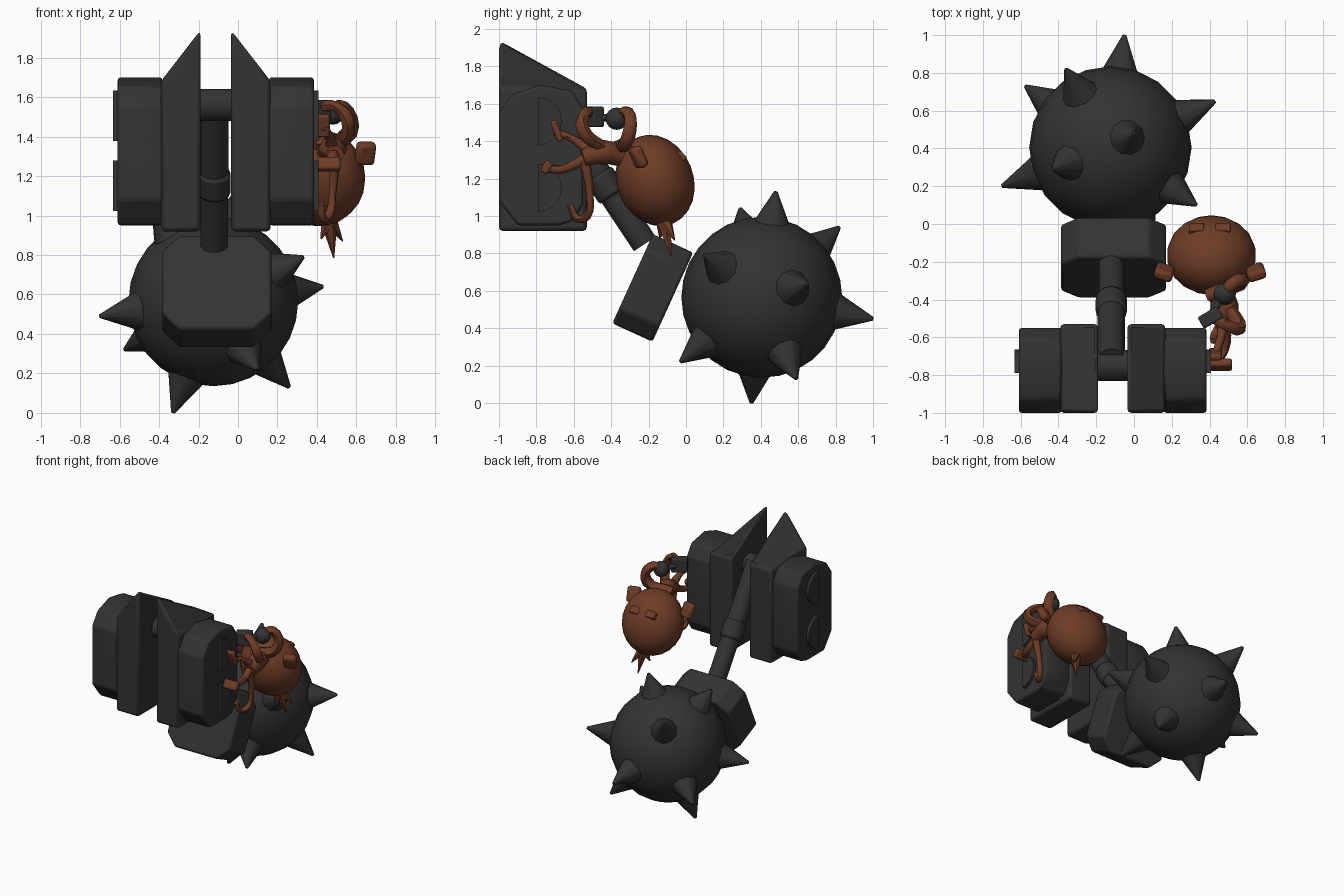
import bpy, bmesh, math
from mathutils import Vector, Matrix

if "Cube" in bpy.data.objects:
    bpy.data.objects.remove(bpy.data.objects["Cube"])


def material(name, rgb):
    m = bpy.data.materials.new(name)
    m.diffuse_color = (*rgb, 1)
    m.use_nodes = True
    m.node_tree.nodes["Principled BSDF"].inputs["Base Color"].default_value = m.diffuse_color
    return m


IRON = material("dark_iron", (0.033, 0.033, 0.034))
FUR = material("brown_fur", (0.155, 0.045, 0.02))


def finish(name, bm, mat, bevel=0.0, angle=35, smooth=True):
    bmesh.ops.recalc_face_normals(bm, faces=bm.faces)
    me = bpy.data.meshes.new(name)
    bm.to_mesh(me)
    bm.free()
    ob = bpy.data.objects.new(name, me)
    bpy.context.collection.objects.link(ob)
    me.materials.append(mat)
    bpy.ops.object.select_all(action='DESELECT')
    ob.select_set(True)
    bpy.context.view_layer.objects.active = ob
    if bevel:
        b = ob.modifiers.new("bevel", 'BEVEL')
        b.width, b.segments, b.limit_method = bevel, 2, 'ANGLE'
    if smooth:
        bpy.ops.object.shade_smooth_by_angle(angle=math.radians(angle))
    return ob


def prism_x(name, pts, x0, x1, mat, bevel=0.0):
    """Extrude a (y, z) outline from x0 to x1."""
    bm = bmesh.new()
    f = bm.faces.new([bm.verts.new((x0, y, z)) for y, z in pts])
    r = bmesh.ops.extrude_face_region(bm, geom=[f])
    bmesh.ops.translate(bm, vec=(x1 - x0, 0, 0),
                        verts=[v for v in r['geom'] if isinstance(v, bmesh.types.BMVert)])
    return finish(name, bm, mat, bevel)


def rod(name, a, b, r1, r2, mat, seg=16, bevel=0.0):
    """Cylinder or cone from point a to point b."""
    a, b = Vector(a), Vector(b)
    d = b - a
    bm = bmesh.new()
    mx = Matrix.Translation((a + b) / 2) @ d.to_track_quat('Z', 'Y').to_matrix().to_4x4()
    bmesh.ops.create_cone(bm, cap_ends=True, segments=seg, radius1=r1, radius2=r2,
                          depth=d.length, matrix=mx)
    return finish(name, bm, mat, bevel, 50)


def ellipsoid(name, c, r, mat, tilt=0, seg=16, rings=10):
    bm = bmesh.new()
    mx = Matrix.Translation(c) @ Matrix.Rotation(tilt, 4, 'X') @ Matrix.Diagonal((*r, 1))
    bmesh.ops.create_uvsphere(bm, u_segments=seg, v_segments=rings, radius=1, matrix=mx)
    return finish(name, bm, mat, 0, 60)


def box(name, c, size, mat, tilt=0, yaw=0, bevel=0.008):
    bm = bmesh.new()
    mx = (Matrix.Translation(c) @ Matrix.Rotation(yaw, 4, 'Z') @ Matrix.Rotation(tilt, 4, 'X')
          @ Matrix.Diagonal((*size, 1)))
    bmesh.ops.create_cube(bm, size=1, matrix=mx)
    return finish(name, bm, mat, bevel)


def limb(name, pts, radii, mat):
    """Smooth tube through points, with a radius at each point."""
    cu = bpy.data.curves.new(name, 'CURVE')
    cu.dimensions, cu.bevel_depth, cu.bevel_resolution = '3D', 1.0, 1
    cu.use_fill_caps, cu.resolution_u = True, 4
    sp = cu.splines.new('BEZIER')
    sp.bezier_points.add(len(pts) - 1)
    for p, co, r in zip(sp.bezier_points, pts, radii):
        p.co, p.radius = co, r
        p.handle_left_type = p.handle_right_type = 'AUTO'
    ob = bpy.data.objects.new(name, cu)
    bpy.context.collection.objects.link(ob)
    bpy.ops.object.select_all(action='DESELECT')
    ob.select_set(True)
    bpy.context.view_layer.objects.active = ob
    bpy.ops.object.convert(target='MESH')
    ob = bpy.context.object
    ob.data.materials.clear()
    ob.data.materials.append(mat)
    bpy.ops.object.shade_smooth_by_angle(angle=math.radians(60))


# --- Grip: two mirrored halves around the arm ---
MID = -0.1125
SHELL = [(-1.0, 1.55), (-0.93, 1.65), (-0.78, 1.70), (-0.61, 1.67), (-0.55, 1.58),
         (-0.55, 1.06), (-0.61, 0.97), (-0.68, 0.95), (-0.90, 0.95), (-1.0, 1.08)]
for side, tag in ((-1, "left"), (1, "right")):
    # inner plate: a box with its inner front top corner pulled up
    bm = bmesh.new()
    mx = Matrix.Translation((MID + side * 0.178, -0.765, 1.30)) @ Matrix.Diagonal((0.2, 0.47, 0.76, 1))
    bmesh.ops.create_cube(bm, size=1, matrix=mx)
    for v in bm.verts:
        if v.co.z > 1.5 and v.co.y < -0.8 and abs(v.co.x - MID) < 0.1:
            v.co.z = 1.95
    finish("inner_plate_" + tag, bm, IRON, 0.02, 30)
    # outer block and half-round studs
    prism_x("outer_block_" + tag, SHELL, MID + side * 0.27, MID + side * 0.497, IRON, 0.015)
    for z, lvl in ((1.505, "upper"), (1.15, "lower")):
        arc = [(-0.79 + 0.125 * math.sin(math.pi * i / 10), z + 0.128 * math.cos(math.pi * i / 10))
               for i in range(11)]
        prism_x(f"stud_{lvl}_{tag}", arc, MID + side * 0.48, MID + side * 0.52, IRON)

# --- Axle and arm ---
rod("axle", (-0.23, -0.75, 1.56), (0.0, -0.75, 1.56), 0.082, 0.082, IRON)
top, end = Vector((-0.12, -0.72, 1.60)), Vector((-0.12, -0.22, 0.85))
rod("upper_arm", top, top.lerp(end, 0.56), 0.072, 0.072, IRON)
rod("collar", top.lerp(end, 0.5), top.lerp(end, 0.66), 0.083, 0.083, IRON, 16, 0.02)
rod("lower_arm", top.lerp(end, 0.6), end, 0.07, 0.07, IRON)

# --- Tilted chamfered block between arm and ball ---
bm = bmesh.new()
w, h, c = 0.278, 0.262, 0.09
outline = [(-w, -h + c), (-w + c, -h), (w - c, -h), (w, -h + c),
           (w, h - c), (w - c, h), (-w + c, h), (-w, h - c)]
f = bm.faces.new([bm.verts.new((x, -0.118, z)) for x, z in outline])
r = bmesh.ops.extrude_face_region(bm, geom=[f])
bmesh.ops.translate(bm, vec=(0, 0.236, 0),
                    verts=[v for v in r['geom'] if isinstance(v, bmesh.types.BMVert)])
bm.transform(Matrix.Translation((-0.108, -0.178, 0.615)) @ Matrix.Rotation(math.radians(-24.5), 4, 'X'))
finish("head_block", bm, IRON, 0.015)

# --- Spiked ball ---
C = Vector((-0.125, 0.405, 0.565))
ellipsoid("spiked_ball", C, (0.43, 0.43, 0.43), IRON, 0, 20, 14)
TIPS = [(0.0, 0.48, 1.13), (-0.05, 1.0, 0.45), (0.43, 0.65, 0.64), (0.33, 0.10, 0.79),
        (-0.70, 0.20, 0.49), (-0.575, 0.73, 0.32), (-0.33, 0.35, 0.0), (0.26, 0.59, 0.13),
        (0.10, -0.03, 0.22), (-0.36, 0.82, 0.94), (-0.43, 0.29, 1.04)]
for i, t in enumerate(TIPS):
    d = (Vector(t) - C).normalized()
    rod(f"spike_{i + 1}", C + d * 0.39, t, 0.108, 0.01, IRON, 10)

# --- Animal: head with face plates, ears and hair tuft ---
ellipsoid("head", (0.41, -0.165, 1.19), (0.237, 0.205, 0.25), FUR, math.radians(22), 18, 12)
for x, tag in ((0.33, "left"), (0.47, "right")):
    box("brow_" + tag, (x, -0.03, 1.315), (0.08, 0.055, 0.05), FUR, math.radians(-45))
for x, s, tag in ((0.16, -1, "left"), (0.645, 1, "right")):
    box("ear_" + tag, (x, -0.255, 1.315), (0.10, 0.06, 0.12), FUR, math.radians(25), s * 0.3, 0.02)
for i, t in enumerate([(0.485, -0.08, 0.785), (0.42, -0.14, 0.88), (0.53, -0.06, 0.87)]):
    rod(f"hair_tuft_{i + 1}", (0.46, -0.12, 0.98), t, 0.045, 0.003, FUR, 6)

# --- Animal: torso and limbs ---
limb("torso", [(0.45, -0.33, 1.31), (0.48, -0.44, 1.34), (0.49, -0.55, 1.31)], [0.055, 0.075, 0.05], FUR)
limb("near_arm", [(0.39, -0.38, 1.36), (0.565, -0.31, 1.42), (0.53, -0.31, 1.55), (0.47, -0.37, 1.53)],
     [0.035, 0.042, 0.034, 0.03], FUR)
limb("far_arm", [(0.50, -0.44, 1.36), (0.56, -0.55, 1.46), (0.50, -0.54, 1.55), (0.41, -0.49, 1.55)],
     [0.035, 0.036, 0.03, 0.028], FUR)
limb("upper_leg", [(0.48, -0.51, 1.34), (0.46, -0.60, 1.41), (0.43, -0.70, 1.45)], [0.035, 0.022, 0.02], FUR)
limb("lower_leg", [(0.48, -0.53, 1.31), (0.48, -0.66, 1.25), (0.44, -0.73, 1.25)], [0.035, 0.024, 0.022], FUR)
box("upper_foot", (0.43, -0.69, 1.455), (0.07, 0.035, 0.12), FUR, math.radians(20), 0, 0.012)
box("lower_foot", (0.46, -0.745, 1.26), (0.12, 0.045, 0.07), FUR, math.radians(-30), 0, 0.012)
limb("tail", [(0.49, -0.54, 1.29), (0.48, -0.515, 1.12), (0.46, -0.53, 1.0), (0.43, -0.58, 0.985),
              (0.42, -0.62, 1.06)], [0.03, 0.02, 0.022, 0.022, 0.018], FUR)

# --- Held tool: bar with a block and a ball end ---
rod("tool_bar", (0.40, -0.49, 1.53), (0.48, -0.37, 1.52), 0.02, 0.02, IRON, 10)
box("tool_block", (0.405, -0.495, 1.53), (0.12, 0.07, 0.11), IRON, 0, math.radians(30), 0.01)
ellipsoid("tool_ball", (0.48, -0.37, 1.52), (0.06, 0.06, 0.06), IRON, 0, 12, 8)
